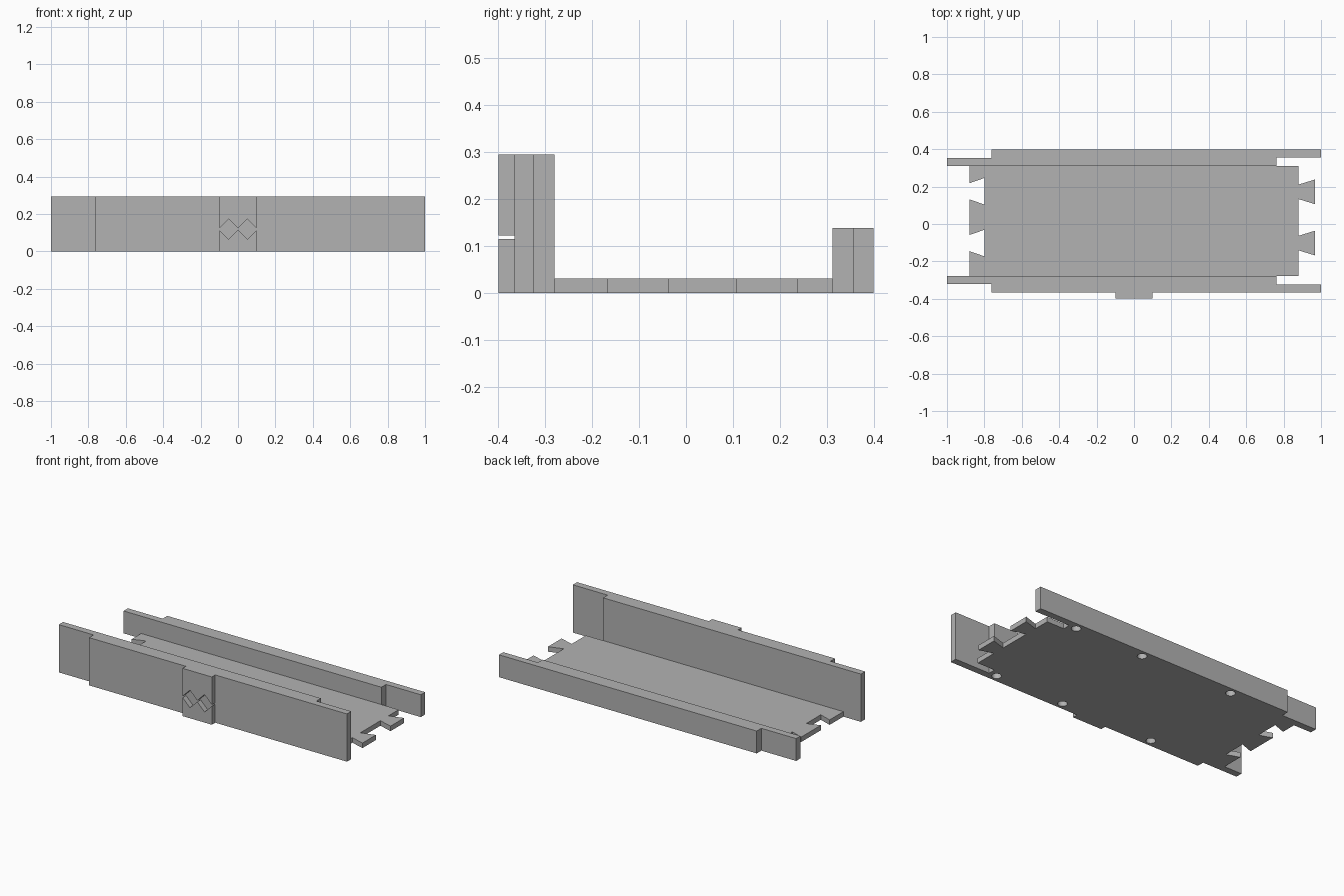
import bpy
import bmesh
from math import cos, sin, pi

cube = bpy.data.objects.get("Cube")
if cube:
    bpy.data.objects.remove(cube)

grey = bpy.data.materials.new("plain grey")
grey.use_nodes = True
colour = (0.45, 0.45, 0.45, 1)
grey.diffuse_color = colour
grey.node_tree.nodes["Principled BSDF"].inputs["Base Color"].default_value = colour


def prism(name, outline, start, end, axis="z"):
    """Extrude a flat outline along z, or an x-z outline along y."""
    bm = bmesh.new()
    place = (lambda a, b, h: (a, b, h)) if axis == "z" else (lambda a, b, h: (a, h, b))
    face = bm.faces.new([bm.verts.new(place(a, b, start)) for a, b in outline])
    grown = bmesh.ops.extrude_face_region(bm, geom=[face])["geom"]
    shift = place(0, 0, end - start)
    bmesh.ops.translate(bm, vec=shift,
                        verts=[g for g in grown if isinstance(g, bmesh.types.BMVert)])
    bmesh.ops.recalc_face_normals(bm, faces=bm.faces)
    mesh = bpy.data.meshes.new(name)
    bm.to_mesh(mesh)
    bm.free()
    mesh.materials.append(grey)
    obj = bpy.data.objects.new(name, mesh)
    bpy.context.collection.objects.link(obj)
    return obj


def cut(target, cutter):
    """Subtract the cutter and throw it away."""
    mod = target.modifiers.new("cut", "BOOLEAN")
    mod.operation = "DIFFERENCE"
    mod.solver = "EXACT"
    mod.object = cutter
    bpy.context.view_layer.objects.active = target
    bpy.ops.object.modifier_apply(modifier=mod.name)
    bpy.data.objects.remove(cutter)


def ring(x, y, radius, sides):
    return [(x + radius * cos(2 * pi * i / sides), y + radius * sin(2 * pi * i / sides))
            for i in range(sides)]


FRONT, BACK = -0.279, 0.311     # inner faces of the walls
EDGE, STEP = 0.88, 0.762        # floor end, wall lap joint
THICK = 0.031

# Side walls: half-lap tab on the inner side at one end, outer side at the other
def wall(name, low, high, right_low, height):
    middle = (low + high) / 2
    lap = 0.042
    left = (low, low + lap) if right_low == high - lap else (high - lap, high)
    right = (right_low, right_low + lap)
    outline = [(-STEP, low), (STEP, low), (STEP, right[0]), (1, right[0]),
               (1, right[1]), (STEP, right[1]), (STEP, high), (-STEP, high),
               (-STEP, left[1]), (-1, left[1]), (-1, left[0]), (-STEP, left[0])]
    # drop the doubled corners where a tab is flush with the wall
    outline = [p for i, p in enumerate(outline) if p != outline[i - 1]]
    obj = prism(name, outline, 0, height)
    # blind peg holes in the underside
    for x in (0.71, 0.24, -0.39):
        cut(obj, prism("peg_cutter", ring(x, middle, 0.027, 24), -0.05, 0.08))
    return obj


wall("front_wall", -0.365, FRONT, -0.365, 0.295)
wall("back_wall", BACK, 0.398, 0.398 - 0.042, 0.138)

# Floor with dovetail tongues on one end and matching sockets on the other
outline = [(-EDGE, FRONT), (EDGE, FRONT)]
for y in (-0.102, 0.172):
    outline += [(EDGE, y - 0.039), (0.968, y - 0.066), (0.968, y + 0.066), (EDGE, y + 0.039)]
outline += [(EDGE, BACK), (-EDGE, BACK)]
for y in (0.175, -0.102):
    outline += [(-EDGE, y + 0.043), (-0.8, y + 0.071), (-0.8, y - 0.071), (-EDGE, y - 0.043)]
prism("floor", outline, 0, THICK)

# Projecting block with two diamond recesses
block = prism("front_block", [(-0.1, -0.398), (0.1, -0.398), (0.1, -0.365), (-0.1, -0.365)],
              0, 0.295)
for side in (-1, 1):
    cut(block, prism("diamond_cutter", ring(side * 0.05, 0.119, 0.054, 4), -0.45, -0.3, "y"))
